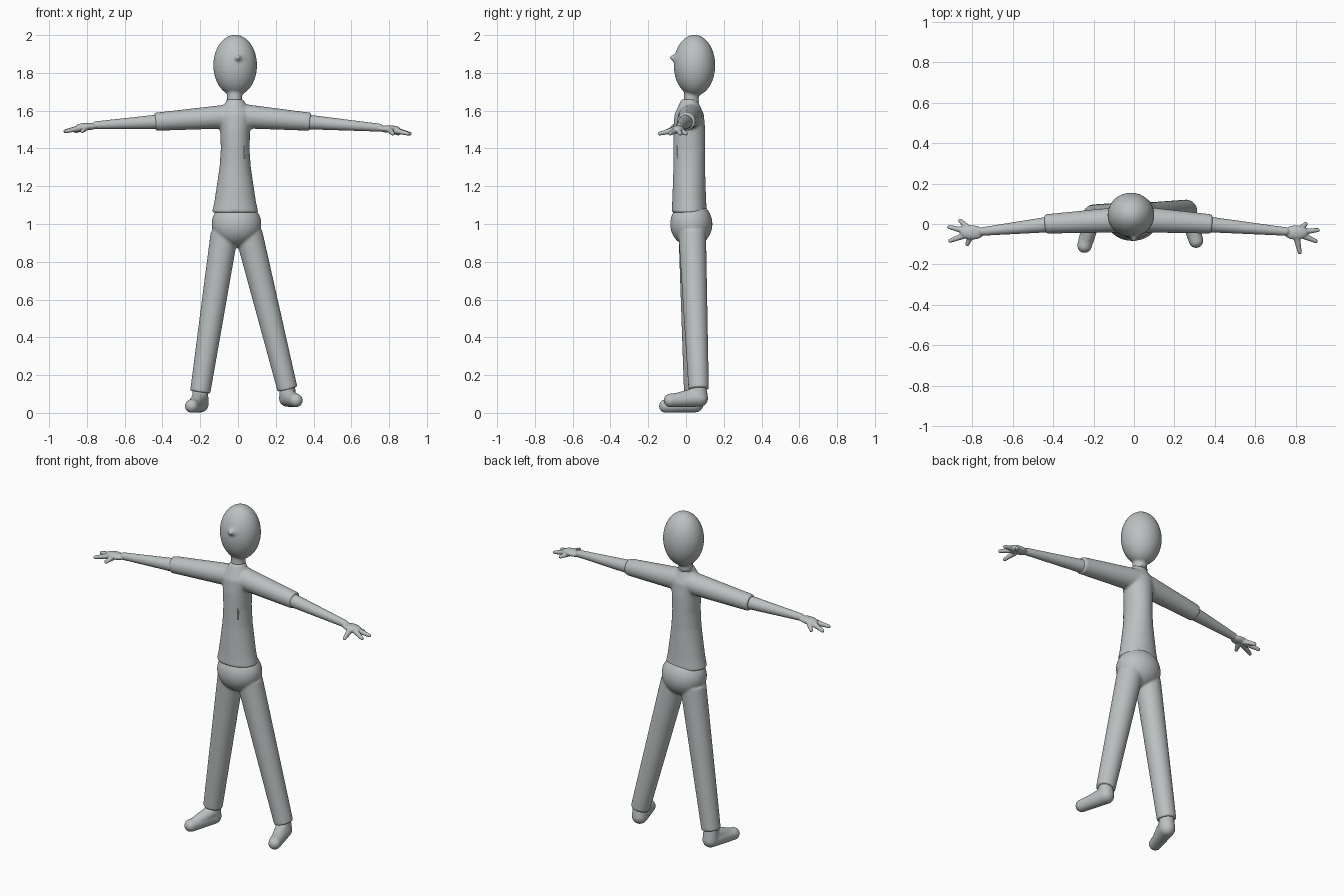
import bpy, bmesh, math
from mathutils import Vector, Matrix

cube = bpy.data.objects.get("Cube")
if cube:
    bpy.data.objects.remove(cube, do_unlink=True)

GREY = (0.5, 0.53, 0.53, 1)
clay = bpy.data.materials.new("clay grey")
clay.use_nodes = True
clay.diffuse_color = GREY
clay.node_tree.nodes["Principled BSDF"].inputs["Base Color"].default_value = GREY


def ball(bm, centre, radii):
    """Ellipsoid with the given half sizes."""
    matrix = Matrix.LocRotScale(Vector(centre), None, Vector(radii))
    bmesh.ops.create_uvsphere(bm, u_segments=32, v_segments=20, radius=1, matrix=matrix)


def taper(bm, start, end, r_start, r_end, round_ends=True):
    """Tapered stick between two points, with round or flat ends."""
    p, q = Vector(start), Vector(end)
    turn = (q - p).to_track_quat("Z", "Y")
    matrix = Matrix.LocRotScale((p + q) / 2, turn, None)
    bmesh.ops.create_cone(bm, cap_ends=True, segments=32, radius1=r_start, radius2=r_end,
                          depth=(q - p).length, matrix=matrix)
    if round_ends:
        ball(bm, p, [r_start] * 3)
        ball(bm, q, [r_end] * 3)


def loft(bm, x, y, stations, segments=32):
    """Upright stack of ellipses; a station is (height, half width, half depth)."""
    angles = [math.tau * k / segments for k in range(segments)]
    rings = [[bm.verts.new((x + wide * math.cos(a), y + deep * math.sin(a), z)) for a in angles]
             for z, wide, deep in stations]
    faces = [bm.faces.new((low[k - 1], low[k], high[k], high[k - 1]))
             for low, high in zip(rings, rings[1:]) for k in range(segments)]
    faces += [bm.faces.new(rings[0]), bm.faces.new(rings[-1])]
    bmesh.ops.recalc_face_normals(bm, faces=faces)


def fuse(name, bm, voxel=0.007, rounds=4):
    """Turn the overlapping pieces into one smooth skin."""
    mesh = bpy.data.meshes.new(name)
    bm.to_mesh(mesh)
    bm.free()
    mesh.materials.append(clay)
    obj = bpy.data.objects.new(name, mesh)
    bpy.context.collection.objects.link(obj)
    skin = obj.modifiers.new("skin", "REMESH")
    skin.mode = "VOXEL"
    skin.voxel_size = voxel
    skin.use_smooth_shade = True
    soften = obj.modifiers.new("soften", "SMOOTH")
    soften.factor = 0.5
    soften.iterations = rounds


# Head with a broad pointed nose, and the neck
bm = bmesh.new()
ball(bm, (-0.015, 0.045, 1.84), (0.116, 0.11, 0.162))
taper(bm, (-0.005, 0.01, 1.87), (0, -0.075, 1.88), 0.075, 0.012)
taper(bm, (-0.018, 0.025, 1.6), (-0.018, 0.03, 1.72), 0.04, 0.04)
fuse("head", bm)

# Shirt: torso and both sleeves, the right one slightly longer
sleeve_ends = {1: 0.385, -1: 0.44}
bm = bmesh.new()
loft(bm, -0.015, 0.017, [
    (1.06, 0.123, 0.094), (1.12, 0.11, 0.09), (1.2, 0.098, 0.087), (1.3, 0.083, 0.084),
    (1.4, 0.076, 0.085), (1.5, 0.08, 0.085), (1.58, 0.09, 0.078), (1.66, 0.042, 0.042)])
for side, reach in sleeve_ends.items():
    taper(bm, (0, 0.025, 1.573), (side * reach, 0, 1.541), 0.066, 0.048, round_ends=False)
fuse("shirt", bm, rounds=8)

# Collar rim
bpy.ops.mesh.primitive_torus_add(location=(-0.018, 0.025, 1.65), major_radius=0.04,
                                 minor_radius=0.005)
collar = bpy.context.object
collar.name = "collar"
collar.data.materials.append(clay)
bpy.ops.object.shade_smooth()

# Small crease on the chest
bm = bmesh.new()
taper(bm, (0.035, -0.046, 1.35), (0.032, -0.046, 1.43), 0.005, 0.003)
fuse("chest_crease", bm, voxel=0.002, rounds=1)

# Trousers: hips and two spread legs, flat at the cuffs
ankles = {"right": Vector((-0.2, 0.043, 0.11)), "left": Vector((0.262, 0.067, 0.125))}
bm = bmesh.new()
ball(bm, (-0.008, 0.028, 1), (0.132, 0.112, 0.12))
for ankle, hip_x in zip(ankles.values(), (-0.072, 0.057)):
    taper(bm, (hip_x, 0.033, 0.95), ankle, 0.073, 0.054, round_ends=False)
fuse("trousers", bm)

# Feet turned outward, the left one lifted
for (name, ankle), side, lift in zip(ankles.items(), (-1, 1), (0, 0.03)):
    bm = bmesh.new()
    heel = Vector((ankle.x, ankle.y + 0.005, lift + 0.047))
    toe = Vector((ankle.x + side * 0.045, ankle.y - 0.15, lift + 0.036))
    taper(bm, heel, toe, 0.045, 0.036)
    taper(bm, heel, ankle, 0.045, 0.042)
    taper(bm, ankle - Vector((0, 0.01, 0.03)), toe, 0.04, 0.03)
    fuse(name + "_foot", bm, rounds=3)

# Bare forearms with flat palms and spread fingers; each fingertip is (reach, y)
arms = [
    ("left", 1, 1.51, [(0.85, 0), (0.91, -0.03), (0.9, -0.085), (0.82, -0.14)]),
    ("right", -1, 1.523, [(0.86, 0.017), (0.915, -0.015), (0.91, -0.083), (0.825, -0.1)])]
for name, side, wrist_z, tips in arms:
    bm = bmesh.new()
    elbow = (side * (sleeve_ends[side] - 0.04), 0, 1.542)
    wrist = (side * 0.75, -0.037, wrist_z)
    palm = Vector((side * 0.8, -0.042, wrist_z - 0.007))
    taper(bm, elbow, wrist, 0.04, 0.021)
    ball(bm, palm, (0.06, 0.035, 0.019))
    for reach, y in tips:
        tip = Vector((side * reach, y, wrist_z - 0.032))
        taper(bm, palm.lerp(tip, 0.25), tip, 0.017, 0.01)
    fuse(name + "_forearm_and_hand", bm, voxel=0.004, rounds=3)
